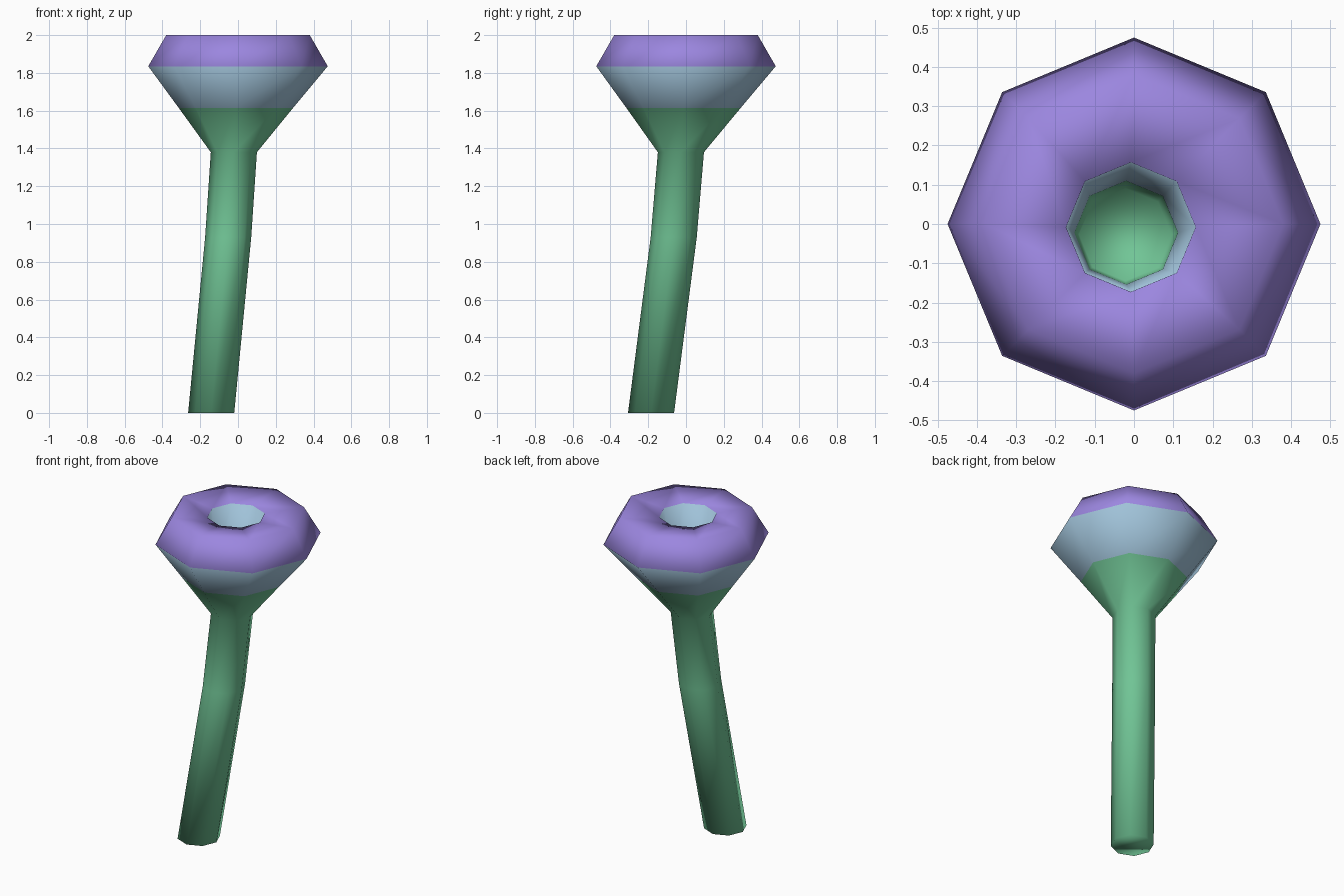
import bpy, bmesh, math

if "Cube" in bpy.data.objects:
    bpy.data.objects.remove(bpy.data.objects["Cube"])

SIDES = 8


def material(name, rgb):
    m = bpy.data.materials.new(name)
    m.diffuse_color = (*rgb, 1.0)
    m.use_nodes = True
    m.node_tree.nodes["Principled BSDF"].inputs["Base Color"].default_value = m.diffuse_color
    return m


GREEN, BLUE, PURPLE = 0, 1, 2
mats = [
    material("leaf green", (0.165, 0.56, 0.305)),
    material("pale blue", (0.35, 0.54, 0.69)),
    material("soft purple", (0.33, 0.24, 0.74)),
]

# Cross-sections from the foot, up the outside, over the lip and down the throat:
# (centre x, centre y, z, radius, colour of the band that follows)
rings = [
    (-0.142, -0.185, 0.00, 0.122, GREEN),    # foot
    (-0.052, -0.065, 0.93, 0.122, GREEN),    # bend in the stem
    (-0.022, -0.027, 1.38, 0.122, GREEN),    # neck
    (-0.011, -0.013, 1.615, 0.303, BLUE),    # colour change on the bell
    (0.0, 0.0, 1.835, 0.475, PURPLE),        # widest edge
    (0.0, 0.0, 2.00, 0.38, PURPLE),          # top edge
    (-0.008, -0.008, 1.98, 0.165, BLUE),     # throat opening
    (-0.02, -0.022, 1.62, 0.132, GREEN),     # colour change in the throat
    (-0.022, -0.027, 1.38, 0.118, GREEN),    # throat floor
]

bm = bmesh.new()
loops = []
for cx, cy, z, r, _ in rings:
    loops.append([
        bm.verts.new((cx + r * math.cos(2 * math.pi * i / SIDES),
                      cy + r * math.sin(2 * math.pi * i / SIDES), z))
        for i in range(SIDES)
    ])

# Bands between neighbouring cross-sections
for k in range(len(loops) - 1):
    a, b = loops[k], loops[k + 1]
    for i in range(SIDES):
        j = (i + 1) % SIDES
        f = bm.faces.new((a[i], a[j], b[j], b[i]))
        f.material_index = rings[k][4]

# Foot cap and throat floor
bm.faces.new(list(reversed(loops[0]))).material_index = GREEN
bm.faces.new(loops[-1]).material_index = GREEN

# Soft shading over the whole low-poly form
for f in bm.faces:
    f.smooth = True

mesh = bpy.data.meshes.new("trumpet_flower")
bm.to_mesh(mesh)
bm.free()
for m in mats:
    mesh.materials.append(m)
flower = bpy.data.objects.new("trumpet_flower", mesh)
bpy.context.collection.objects.link(flower)
